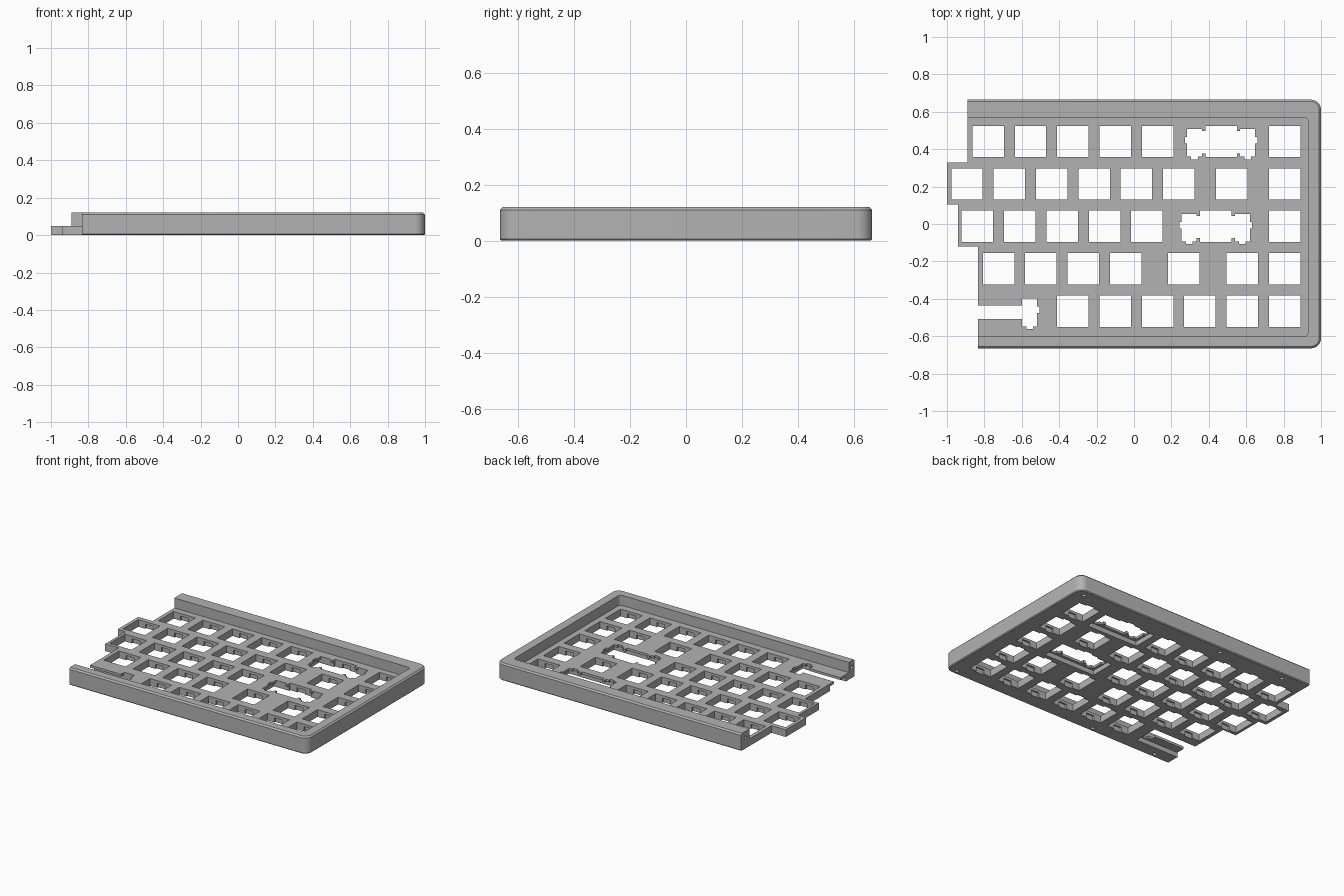
import bpy, bmesh, math
from mathutils import Matrix

cube = bpy.data.objects.get("Cube")
if cube:
    bpy.data.objects.remove(cube, do_unlink=True)

grey = bpy.data.materials.new("case grey")
grey.use_nodes = True
grey.diffuse_color = (0.45, 0.45, 0.45, 1)
grey.node_tree.nodes["Principled BSDF"].inputs["Base Color"].default_value = (0.45, 0.45, 0.45, 1)

PLATE, TOP = 0.05, 0.12      # plate and rim heights
LIP = 0.032                  # underside of the thin clip layer
PITCH, HALF = 0.2265, 0.084  # key spacing, half a switch hole


def finish(name, bm):
    bmesh.ops.recalc_face_normals(bm, faces=bm.faces)
    mesh = bpy.data.meshes.new(name)
    bm.to_mesh(mesh)
    bm.free()
    mesh.materials.append(grey)
    obj = bpy.data.objects.new(name, mesh)
    bpy.context.collection.objects.link(obj)
    return obj


def box(bm, x0, x1, y0, y1, z0=-0.1, z1=0.2):
    place = Matrix.Translation(((x0 + x1) / 2, (y0 + y1) / 2, (z0 + z1) / 2))
    size = Matrix.Diagonal((x1 - x0, y1 - y0, z1 - z0, 1))
    bmesh.ops.create_cube(bm, size=1, matrix=place @ size)


def cut(obj, bm):
    cutter = finish("cutter", bm)
    cutter.hide_render = True
    mod = obj.modifiers.new("holes", "BOOLEAN")
    mod.operation, mod.solver, mod.use_self = "DIFFERENCE", "EXACT", True
    mod.object = cutter
    bpy.context.view_layer.objects.active = obj
    bpy.ops.object.modifier_apply(modifier=mod.name)
    bpy.data.objects.remove(cutter, do_unlink=True)


def smooth(obj):
    bpy.ops.object.select_all(action="DESELECT")
    obj.select_set(True)
    bpy.context.view_layer.objects.active = obj
    bpy.ops.object.shade_smooth_by_angle(angle=math.radians(25))


def u_path(back, right, front, radius):
    """U-shaped path from the back left end round to the front left end."""
    pts = [(-0.89, back)]
    for cy, start in ((back - radius, 90), (front + radius, 0)):
        for i in range(9):
            a = math.radians(start - i * 90 / 8)
            pts.append((right - radius + radius * math.cos(a), cy + radius * math.sin(a)))
    return pts + [(-0.835, front)]


# Raised rim: a chamfered section swept along three sides
def outer(inset):
    return u_path(0.665 - inset, 1 - inset, -0.665 + inset, 0.055 - inset)


inner = u_path(0.57, 0.93, -0.6, 0.02)
levels = [(inner, 0), (outer(0.006), 0), (outer(0), 0.006), (outer(0), TOP - 0.01),
          (outer(0.01), TOP), (inner, TOP)]
bm = bmesh.new()
rings = [[bm.verts.new((x, y, z)) for x, y in path] for path, z in levels]
for a, b in zip(rings, rings[1:] + rings[:1]):
    for i in range(len(a) - 1):
        bm.faces.new((a[i], a[i + 1], b[i + 1], b[i]))
for end in (0, -1):
    bm.faces.new([r[end] for r in rings])
rim = finish("rim", bm)

# Screw holes under the rim and pin holes in its open ends
bm = bmesh.new()
for y in (0.617, -0.633):
    for x in (0.93, -0.19, -0.7):
        bmesh.ops.create_cone(bm, cap_ends=True, segments=16, radius1=0.013, radius2=0.013,
                              depth=0.08, matrix=Matrix.Translation((x, y, 0)))
for x, y in ((-0.89, 0.617), (-0.835, -0.633)):
    bmesh.ops.create_cone(bm, cap_ends=True, segments=16, radius1=0.013, radius2=0.013, depth=0.16,
                          matrix=Matrix.Translation((x, y, 0.075)) @ Matrix.Rotation(math.pi / 2, 4, "Y"))
cut(rim, bm)
smooth(rim)

# Switch plate with a stepped left edge
outline = inner + [(-0.835, -0.12), (-0.94, -0.12), (-0.94, 0.105),
                   (-1, 0.105), (-1, 0.33), (-0.89, 0.33)]
bm = bmesh.new()
face = bm.faces.new([bm.verts.new((x, y, 0)) for x, y in outline])
up = bmesh.ops.extrude_face_region(bm, geom=[face])
bmesh.ops.translate(bm, vec=(0, 0, PLATE), verts=[v for v in up["geom"] if isinstance(v, bmesh.types.BMVert)])
plate = finish("switch_plate", bm)


def key_hole(bm, x, y):
    box(bm, x - HALF, x + HALF, y - HALF, y + HALF)
    box(bm, x - 0.03, x + 0.03, y - HALF - 0.011, y + HALF + 0.011, -0.12, LIP)


def wing(bm, x, y, side):
    """Stabiliser opening with its foot notch and outer side slot."""
    box(bm, x - 0.04, x + 0.04, y - 0.081, y + 0.067, -0.11, 0.21)
    box(bm, x - 0.018, x + 0.018, y - 0.095, y, -0.13, 0.22)
    a, b = sorted((x, x + side * 0.052))
    box(bm, a, b, y - 0.01, y + 0.025, -0.14, 0.23)


# Key rows: y, then (first x, count) runs
rows = [(0.441, [(-0.78, 5), (0.806, 1)]),
        (0.214, [(-0.893, 6), (0.523, 1), (0.806, 1)]),
        (-0.013, [(-0.837, 5), (0.806, 1)]),
        (-0.24, [(-0.724, 4), (0.267, 1), (0.579, 2)]),
        (-0.466, [(-0.327, 6)])]
bm = bmesh.new()
for y, runs in rows:
    for first, count in runs:
        for i in range(count):
            key_hole(bm, first + i * PITCH, y)

# Wide keys with stabilisers on both sides
for x, y in ((0.466, 0.441), (0.437, -0.013)):
    key_hole(bm, x, y)
    box(bm, x - 0.12, x + 0.12, y - 0.063, y + 0.055, -0.15, 0.24)
    box(bm, x - 0.2, x + 0.2, y - 0.103, y + 0.073, -0.16, LIP + 0.001)
    for side in (-1, 1):
        wing(bm, x + side * 0.142, y, side)

# Open slot for the long bar at the left end
box(bm, -1.1, -0.56, -0.507, -0.435, -0.15, 0.24)
box(bm, -1.1, -0.5, -0.569, -0.393, -0.16, LIP + 0.001)
wing(bm, -0.558, -0.466, 1)
cut(plate, bm)
